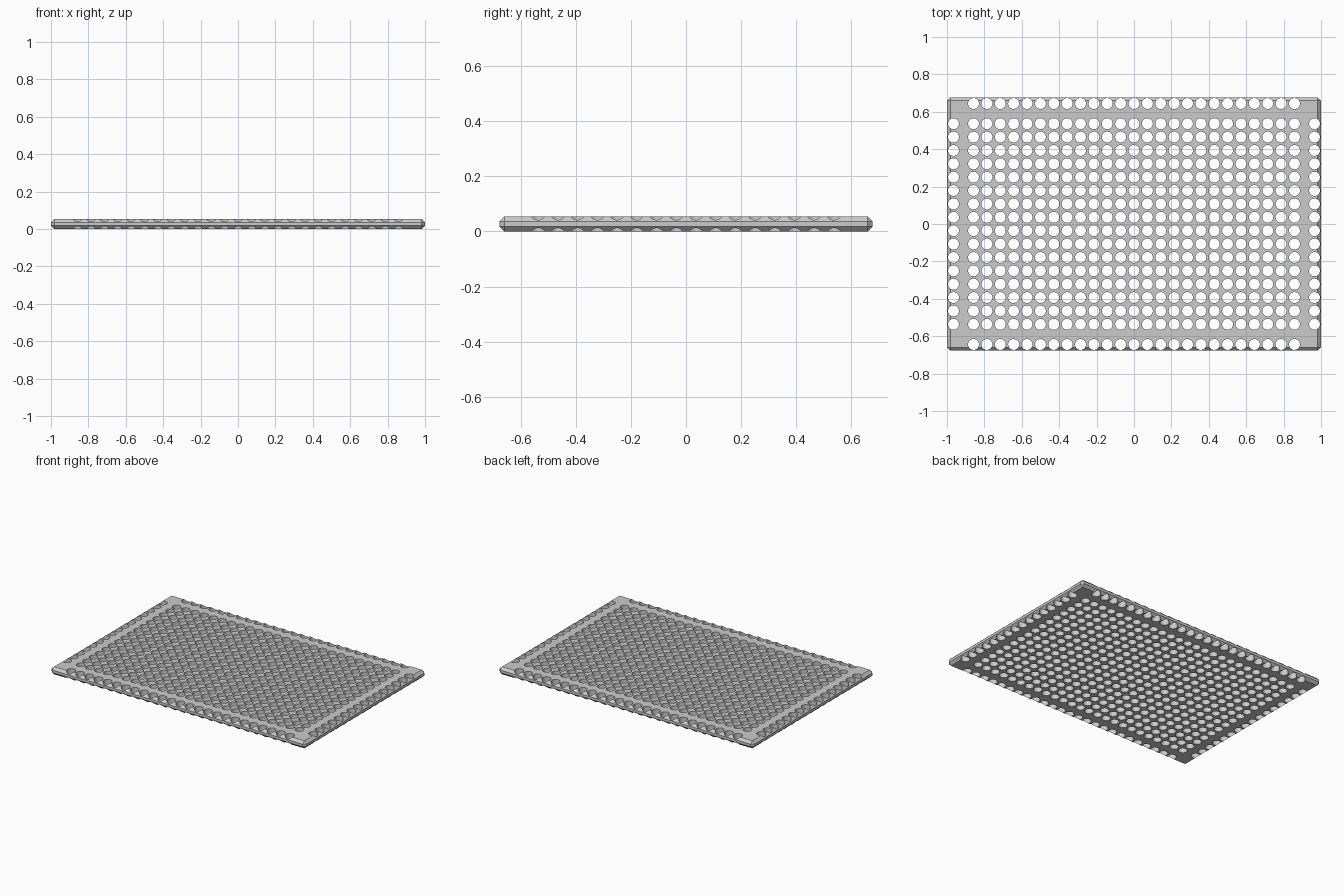
import bpy, bmesh, math
from mathutils import Matrix

if "Cube" in bpy.data.objects:
    bpy.data.objects.remove(bpy.data.objects["Cube"])

LENGTH, WIDTH, THICK = 2.0, 1.354, 0.054
CHAMFER = 0.018
PITCH, RADIUS, SIDES = 0.0715, 0.0292, 32
EDGE_X, EDGE_Y = 0.965, 0.644


def to_object(bm, name):
    mesh = bpy.data.meshes.new(name)
    bm.to_mesh(mesh)
    bm.free()
    obj = bpy.data.objects.new(name, mesh)
    bpy.context.collection.objects.link(obj)
    return obj


# Plate: flat slab with every edge chamfered
bm = bmesh.new()
bmesh.ops.create_cube(bm, size=1, matrix=Matrix.Translation((0, 0, THICK / 2))
                      @ Matrix.Diagonal((LENGTH, WIDTH, THICK, 1)))
bmesh.ops.bevel(bm, geom=bm.edges[:], offset=CHAMFER, segments=1,
                affect='EDGES', clamp_overlap=True)
plate = to_object(bm, "perforated_plate")

# Hole centres: main grid plus an edge row on each side
xs = [i * PITCH for i in range(-12, 13)]
ys = [(j - 7.5) * PITCH for j in range(16)]
centres = [(x, y) for x in xs for y in ys + [-EDGE_Y, EDGE_Y]]
centres += [(x, y) for x in (-EDGE_X, EDGE_X) for y in ys]

# Cutter: all hole cylinders in one mesh
bm = bmesh.new()
for x, y in centres:
    bmesh.ops.create_cone(bm, cap_ends=True, segments=SIDES, radius1=RADIUS,
                          radius2=RADIUS, depth=THICK * 3,
                          matrix=Matrix.Translation((x, y, THICK / 2)))
cutter = to_object(bm, "hole_cutter")
cutter.hide_render = True

# Punch the holes, then drop the cutter
mod = plate.modifiers.new("holes", 'BOOLEAN')
mod.operation = 'DIFFERENCE'
mod.solver = 'MANIFOLD'
mod.object = cutter
bpy.context.view_layer.objects.active = plate
plate.select_set(True)
bpy.ops.object.modifier_apply(modifier=mod.name)
bpy.data.objects.remove(cutter)

# Round hole walls, crisp chamfers
bpy.ops.object.shade_smooth_by_angle(angle=math.radians(25))
